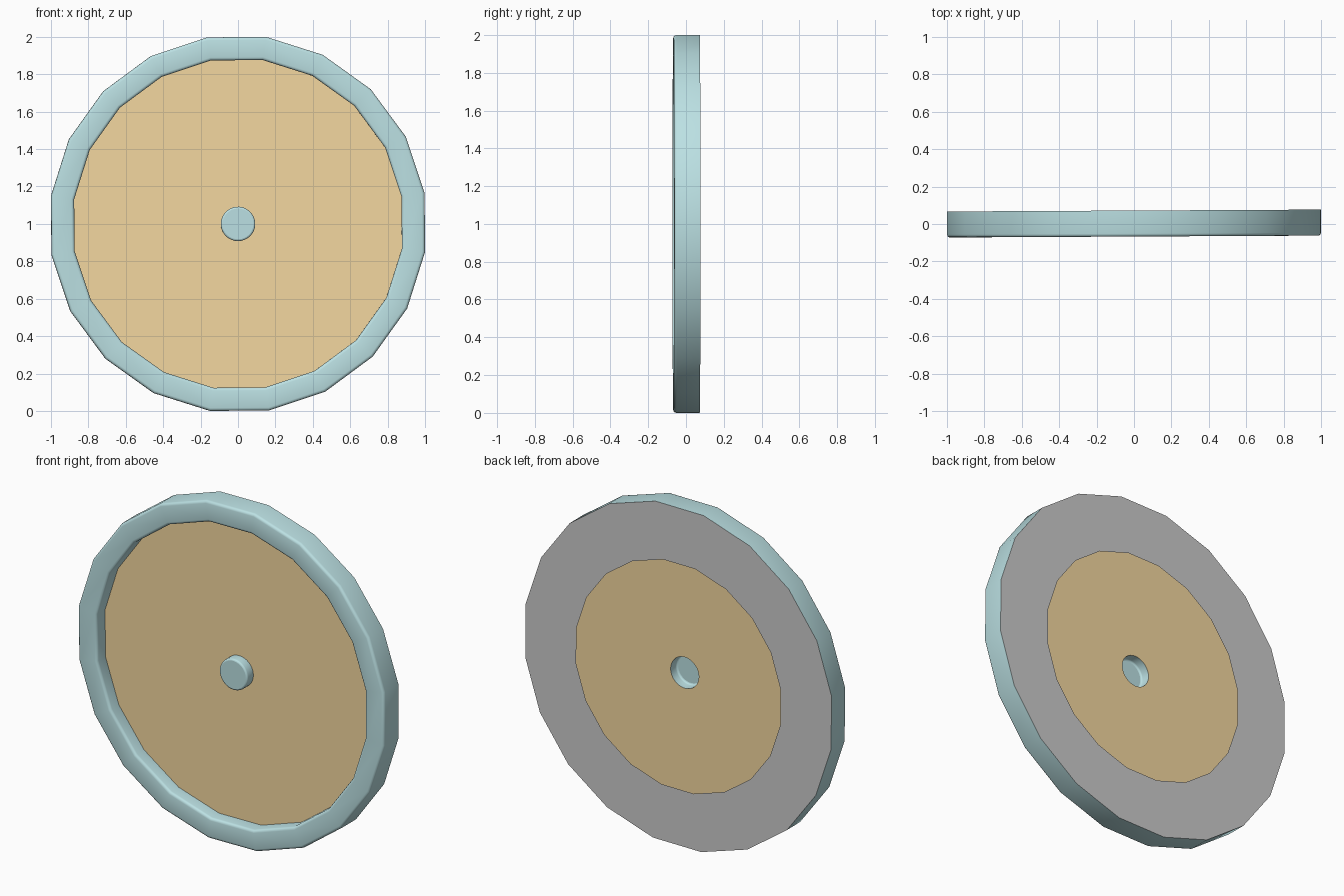
import bpy, bmesh
from math import pi, sin, cos, radians
from mathutils import Matrix

if "Cube" in bpy.data.objects:
    bpy.data.objects.remove(bpy.data.objects["Cube"])

# The whole wheel leans by a fraction of a degree
POSE = (Matrix.Translation((0, 0, 1)) @ Matrix.Rotation(radians(0.29), 4, 'Z')
        @ Matrix.Rotation(radians(-0.45), 4, 'Y'))


def material(name, rgb):
    m = bpy.data.materials.new(name)
    m.diffuse_color = (*rgb, 1)
    m.use_nodes = True
    m.node_tree.nodes["Principled BSDF"].inputs["Base Color"].default_value = m.diffuse_color
    return m


def ring(bm, r, y, sides):
    off = pi / sides
    return [bm.verts.new((r * cos(off + 2 * pi * i / sides), y,
                          r * sin(off + 2 * pi * i / sides))) for i in range(sides)]


def finish(bm, name, mat=None):
    me = bpy.data.meshes.new(name)
    bm.transform(POSE)
    bm.to_mesh(me)
    bm.free()
    ob = bpy.data.objects.new(name, me)
    bpy.context.collection.objects.link(ob)
    if mat:
        me.materials.append(mat)
    bpy.ops.object.select_all(action='DESELECT')
    ob.select_set(True)
    bpy.context.view_layer.objects.active = ob
    bpy.ops.object.shade_smooth_by_angle(angle=radians(40))
    return ob


def lathe(name, profile, sides, mat=None, cap=False):
    """Turn a (radius, y) profile, running back to front, around the y axis."""
    bm = bmesh.new()
    rings = [ring(bm, r, y, sides) for r, y in profile]
    for a, b in zip(rings, rings[1:]):
        for i in range(sides):
            j = (i + 1) % sides
            bm.faces.new((a[j], a[i], b[i], b[j]))
    if cap:
        bm.faces.new(rings[-1])
    bm.normal_update()
    return finish(bm, name, mat)


def arc(r, y, rad, a0, a1, n=3):
    return [(r + rad * cos(radians(a0 + (a1 - a0) * k / n)),
             y - rad * sin(radians(a0 + (a1 - a0) * k / n))) for k in range(n + 1)]


teal = material("teal", (0.5, 0.75, 0.77))
tan = material("tan", (0.9, 0.68, 0.35))
R, RI, HUB, FRONT, BACK, FACE = 1.011, 0.886, 0.092, -0.067, 0.072, 0.012
B = 0.016

# Rim with rounded front edges
lathe("rim", [(R, BACK)] + arc(R - B, FRONT + B, B, 0, 90)
      + arc(RI + B, FRONT + B, B, 90, 180) + [(RI, FACE)], 20, teal)

# Flat back ring
lathe("back_ring", [(0.675, BACK), (R, BACK)], 20)

# Round hub cap, hollow behind
lathe("hub_cap", [(HUB, FACE)] + arc(HUB - 0.01, -0.035, 0.01, 0, 90),
      40, teal, cap=True)

# Dial sheet with a hole behind the hub
bm = bmesh.new()
edges = []
for r, n in ((RI, 20), (HUB, 40)):
    vs = ring(bm, r, FACE, n)
    edges += [bm.edges.new((vs[i], vs[(i + 1) % n])) for i in range(n)]
bmesh.ops.triangle_fill(bm, use_beauty=True, use_dissolve=False, edges=edges,
                        normal=(0, -1, 0))
bm.normal_update()
for f in bm.faces:
    if f.normal.y > 0:
        f.normal_flip()
finish(bm, "dial", tan)
